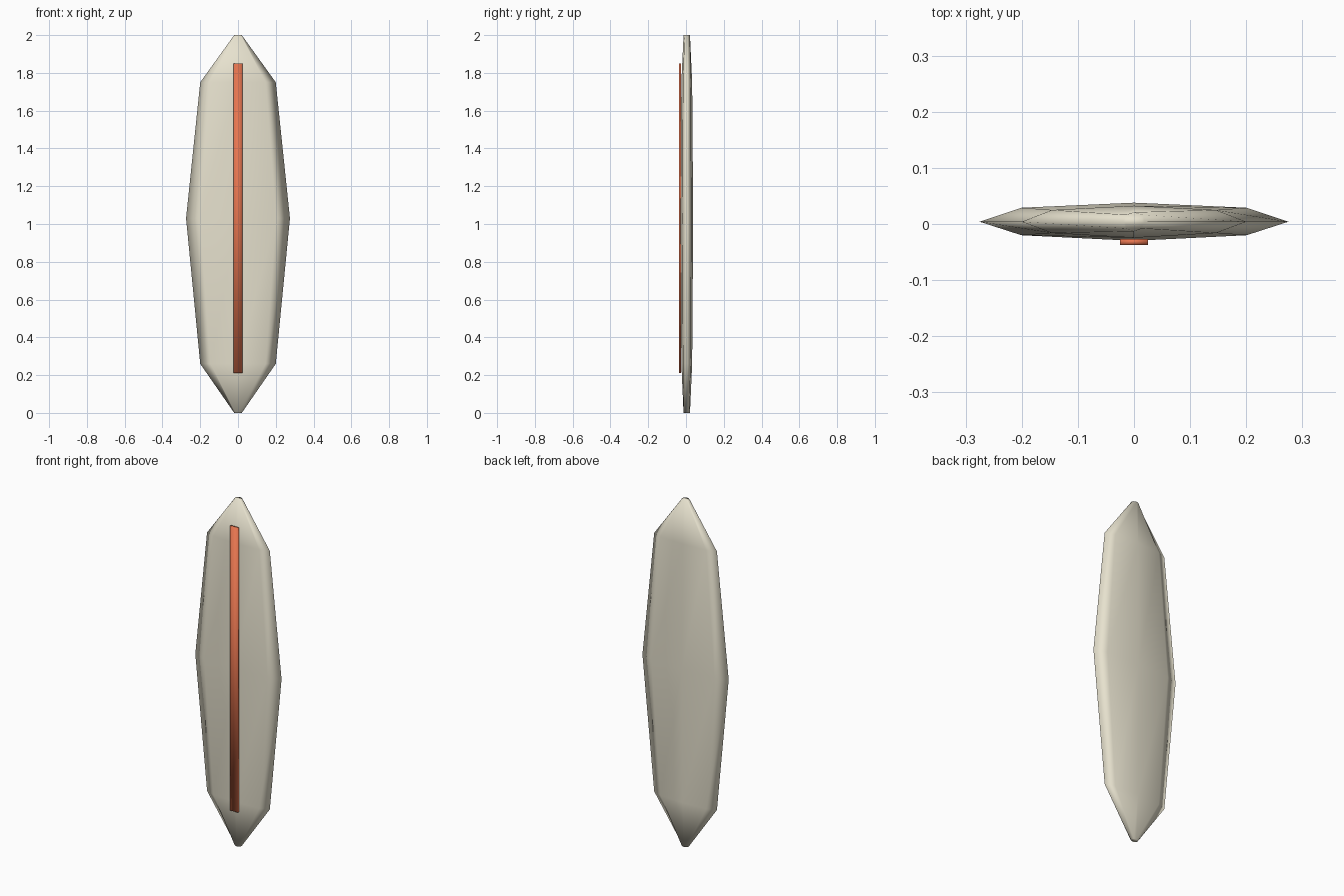
import bpy
import bmesh

cube = bpy.data.objects.get("Cube")
if cube:
    bpy.data.objects.remove(cube, do_unlink=True)


def material(name, rgb):
    mat = bpy.data.materials.new(name)
    mat.use_nodes = True
    mat.diffuse_color = (*rgb, 1)
    mat.node_tree.nodes["Principled BSDF"].inputs["Base Color"].default_value = (*rgb, 1)
    return mat


def finish(name, bm, mat):
    bmesh.ops.recalc_face_normals(bm, faces=bm.faces)
    for face in bm.faces:
        face.smooth = True
    mesh = bpy.data.meshes.new(name)
    bm.to_mesh(mesh)
    bm.free()
    mesh.materials.append(mat)
    obj = bpy.data.objects.new(name, mesh)
    bpy.context.collection.objects.link(obj)
    return obj


cream = material("cream", (0.8, 0.76, 0.62))
orange = material("orange red", (0.8, 0.18, 0.08))

# Board: eight-sided rings, each with height, half width and thickness scale
MID_Y = 0.004
stations = [(0, 0.02, 0.5), (0.26, 0.2, 0.84), (1.03, 0.275, 1),
            (1.75, 0.2, 0.84), (2, 0.02, 0.5)]
half = [(0, -0.034), (0.73, -0.024), (1, 0), (0.73, 0.025), (0, 0.034)]
section = half + [(-x, y) for x, y in half[-2:0:-1]]

bm = bmesh.new()
rings = [[bm.verts.new((x * width, MID_Y + y * thick, z)) for x, y in section]
         for z, width, thick in stations]
for low, high in zip(rings, rings[1:]):
    for i in range(len(section)):
        j = (i + 1) % len(section)
        bm.faces.new((low[i], low[j], high[j], high[i]))
bm.faces.new(rings[0])
bm.faces.new(rings[-1])
finish("board", bm, cream)

# Stripe: thin raised bar down the middle of the front
bm = bmesh.new()
bmesh.ops.create_cube(bm, size=1)
bmesh.ops.scale(bm, vec=(0.05, 0.01, 1.64), verts=bm.verts)
bmesh.ops.translate(bm, vec=(0, -0.032, 1.03), verts=bm.verts)
finish("center_stripe", bm, orange)
